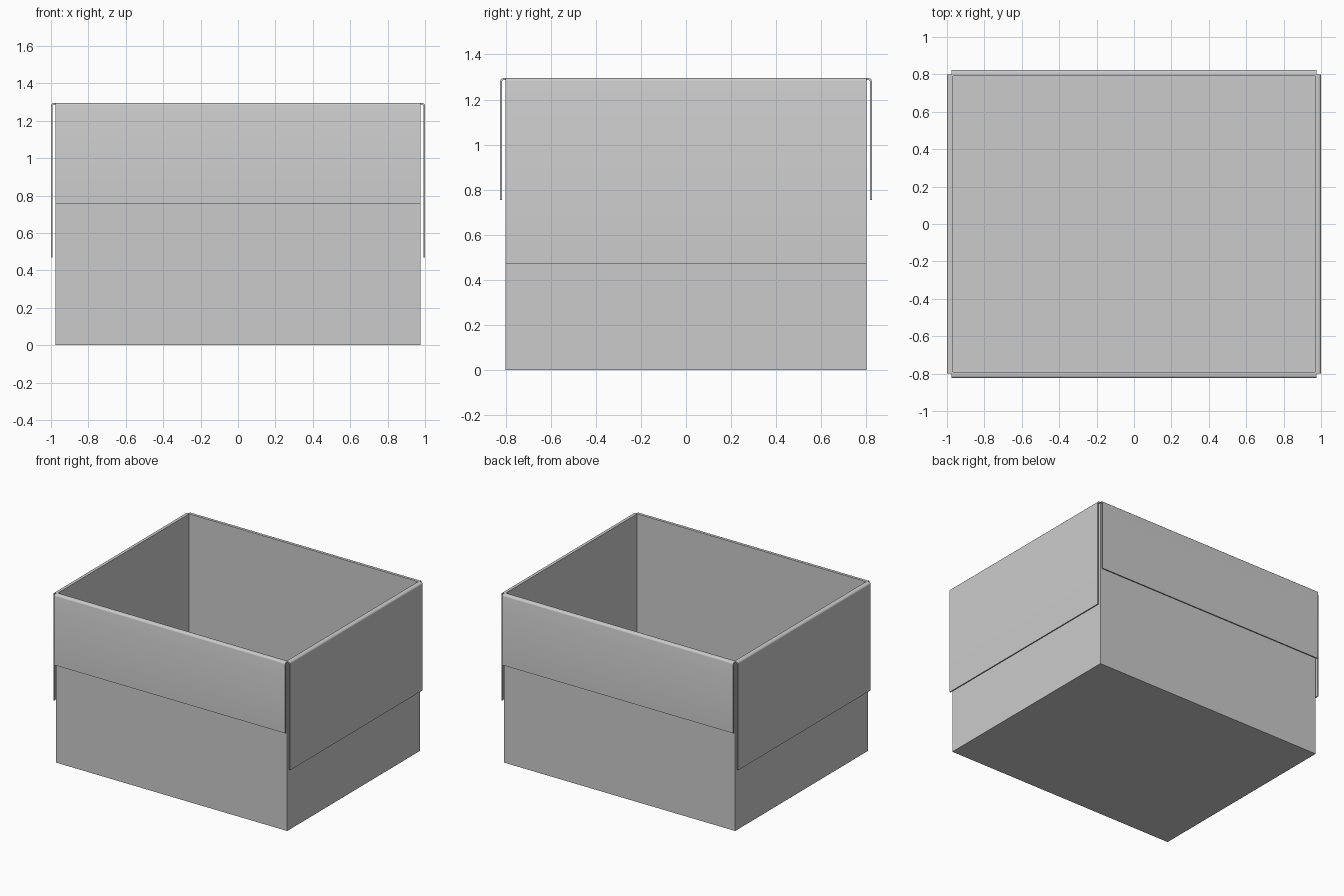
import bpy, bmesh, math

if "Cube" in bpy.data.objects:
    bpy.data.objects.remove(bpy.data.objects["Cube"])

W, D, H = 0.976, 0.80, 1.295   # half width, half depth, height
T = 0.012                      # board thickness of the walls
GAP, FT = 0.016, 0.008         # gap behind a folded flap, flap thickness

card = bpy.data.materials.new("grey card")
card.use_nodes = True
grey = (0.6, 0.6, 0.6, 1)
card.diffuse_color = grey
card.node_tree.nodes["Principled BSDF"].inputs["Base Color"].default_value = grey


def finish(bm, name):
    bmesh.ops.recalc_face_normals(bm, faces=bm.faces)
    mesh = bpy.data.meshes.new(name)
    bm.to_mesh(mesh)
    bm.free()
    obj = bpy.data.objects.new(name, mesh)
    bpy.context.collection.objects.link(obj)
    mesh.materials.append(card)
    return obj


def box_body():
    # Solid block whose top is inset and pushed down to leave thin walls
    bm = bmesh.new()
    bmesh.ops.create_cube(bm, size=1)
    for v in bm.verts:
        v.co = (v.co.x * 2 * W, v.co.y * 2 * D, (v.co.z + 0.5) * H)
    top = max(bm.faces, key=lambda f: f.calc_center_median().z)
    bmesh.ops.inset_region(bm, faces=[top], thickness=T)
    hole = bmesh.ops.extrude_discrete_faces(bm, faces=[top])["faces"][0]
    for v in hole.verts:
        v.co.z = T
    return finish(bm, "box_body")


def flap(name, wall, half_len, bottom, angle):
    # Profile: bridge at the rim, rounded outer bend, hanging sheet
    r = GAP + FT
    steps = [math.radians(90 - a) for a in (0, 30, 60, 90)]
    outer = [(wall, H)] + [(wall + r - 0.014 + 0.014 * math.cos(a),
                            H - 0.014 + 0.014 * math.sin(a)) for a in steps]
    outer.append((wall + r, bottom))
    inner = [(wall + GAP, bottom), (wall + GAP, H - 0.014),
             (wall + GAP - 0.006, H - FT), (wall, H - FT)]
    bm = bmesh.new()
    verts = [bm.verts.new((d, -half_len, z)) for d, z in outer + inner]
    face = bm.faces.new(verts)
    moved = bmesh.ops.extrude_face_region(bm, geom=[face])["geom"]
    for v in moved:
        if isinstance(v, bmesh.types.BMVert):
            v.co.y = half_len
    obj = finish(bm, name)
    obj.rotation_euler.z = angle
    # Smooth across the bend, crisp at the cut edges
    bpy.ops.object.select_all(action="DESELECT")
    obj.select_set(True)
    bpy.context.view_layer.objects.active = obj
    bpy.ops.object.shade_smooth_by_angle(angle=math.radians(50))


box_body()

# Long flaps hang on the left and right, shorter ones on front and back
flap("left_flap", W, D, 0.47, 0)
flap("right_flap", W, D, 0.47, math.pi)
flap("back_flap", D, W, 0.755, math.pi / 2)
flap("front_flap", D, W, 0.755, -math.pi / 2)
